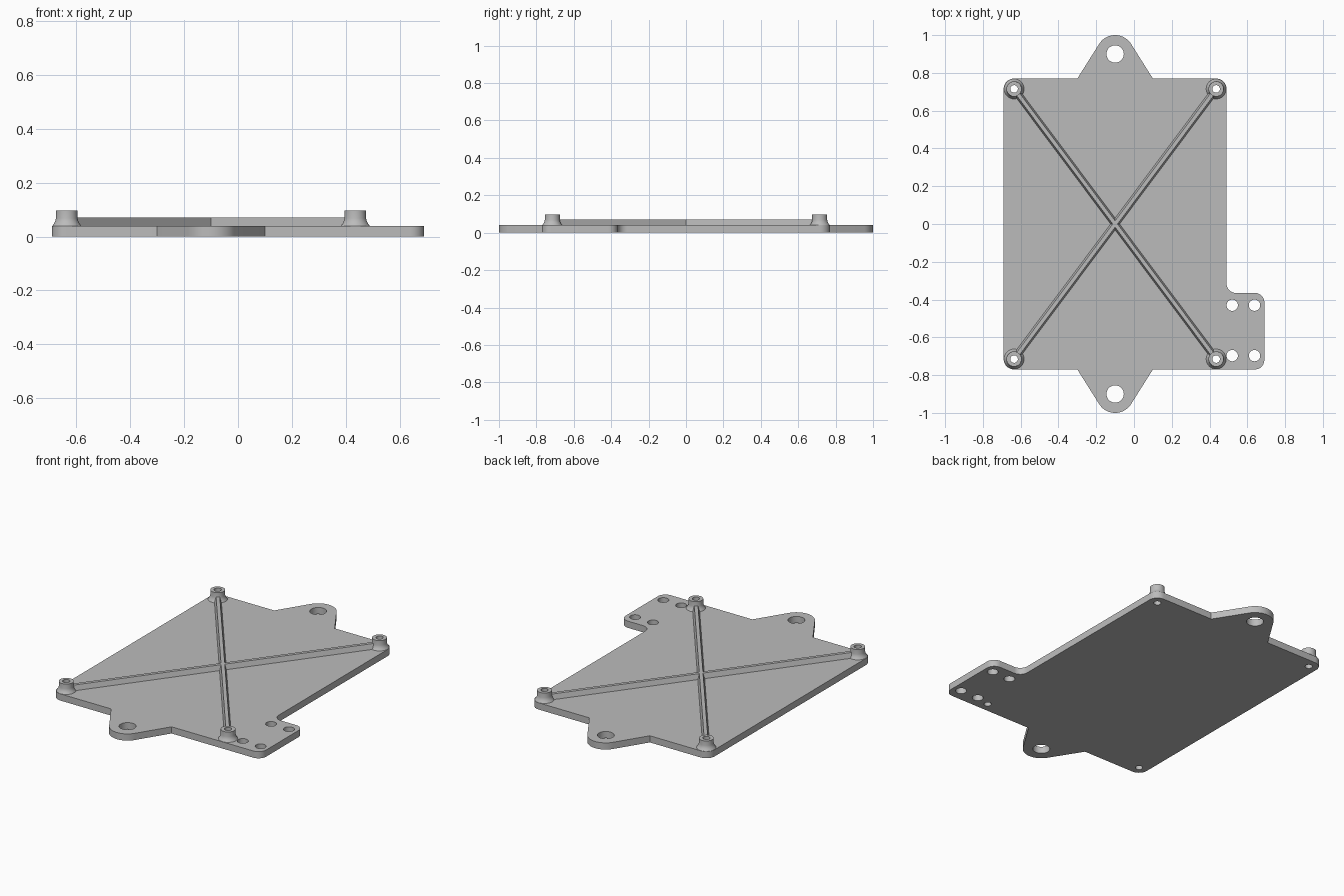
import bpy, bmesh, math
from mathutils import Vector

if "Cube" in bpy.data.objects:
    bpy.data.objects.remove(bpy.data.objects["Cube"], do_unlink=True)

THICK = 0.04           # plate thickness
MID = -0.1             # x of the plate's own centre line
POST_X, POST_Y = 0.535, 0.715
EAR_Y = 0.9
BORE = 0.02

grey = bpy.data.materials.new("plain grey")
grey.use_nodes = True
colour = (0.5, 0.5, 0.5, 1)
grey.diffuse_color = colour
grey.node_tree.nodes["Principled BSDF"].inputs["Base Color"].default_value = colour


def arc(x, y, r, start, end, steps=12):
    angles = [math.radians(start + (end - start) * i / steps) for i in range(steps + 1)]
    return [(x + r * math.cos(a), y + r * math.sin(a)) for a in angles]


def circle(x, y, r):
    return arc(x, y, r, 0, 360, 32)[:-1]


def finish(name, bm, smooth=True):
    bmesh.ops.remove_doubles(bm, verts=bm.verts, dist=1e-5)
    bmesh.ops.recalc_face_normals(bm, faces=bm.faces)
    mesh = bpy.data.meshes.new(name)
    bm.to_mesh(mesh)
    bm.free()
    mesh.materials.append(grey)
    obj = bpy.data.objects.new(name, mesh)
    bpy.context.collection.objects.link(obj)
    if smooth:
        bpy.ops.object.select_all(action='DESELECT')
        obj.select_set(True)
        bpy.context.view_layer.objects.active = obj
        bpy.ops.object.shade_smooth_by_angle(angle=math.radians(30))
    return obj


posts = [(MID + sx * POST_X, sy * POST_Y) for sx in (-1, 1) for sy in (-1, 1)]

# Plate outline, counterclockwise, with two ears and a side tab
left, right, edge = MID - POST_X, MID + POST_X, POST_Y + 0.055
outline = (
    arc(left, -POST_Y, 0.055, 180, 270)
    + [(MID - 0.2, -edge)] + arc(MID, -EAR_Y, 0.1, 211.5, 328.5, 20) + [(MID + 0.2, -edge)]
    + arc(0.64, -edge + 0.05, 0.05, 270, 360)
    + arc(0.64, -0.415, 0.05, 0, 90)
    + arc(0.54, -0.315, 0.05, 270, 180)
    + arc(right, POST_Y, 0.055, 0, 90)
    + [(MID + 0.2, edge)] + arc(MID, EAR_Y, 0.1, 31.5, 148.5, 20) + [(MID - 0.2, edge)]
    + arc(left, POST_Y, 0.055, 90, 180)
)

# Holes: ears, tab and post bores
holes = [circle(MID, s * EAR_Y, 0.046) for s in (-1, 1)]
holes += [circle(x, y, 0.03) for x in (0.52, 0.638) for y in (-0.43, -0.697)]
holes += [circle(x, y, BORE) for x, y in posts]

# Filled and extruded plate
curve = bpy.data.curves.new("plate_profile", 'CURVE')
curve.dimensions = '2D'
curve.fill_mode = 'BOTH'
curve.extrude = THICK / 2
for loop in [outline] + holes:
    spline = curve.splines.new('POLY')
    spline.points.add(len(loop) - 1)
    for point, (x, y) in zip(spline.points, loop):
        point.co = (x, y, 0, 1)
    spline.use_cyclic_u = True
profile = bpy.data.objects.new("plate_profile", curve)
bpy.context.collection.objects.link(profile)
bpy.context.view_layer.update()
evaluated = profile.evaluated_get(bpy.context.evaluated_depsgraph_get())
bm = bmesh.new()
bm.from_mesh(evaluated.to_mesh())
evaluated.to_mesh_clear()
bpy.data.objects.remove(profile, do_unlink=True)
bmesh.ops.translate(bm, verts=bm.verts, vec=(0, 0, THICK / 2))
finish("base_plate", bm)


# Hollow posts with a flared foot, turned from a profile
def post(name, x, y):
    section = [(BORE, THICK), (BORE, 0.096), (0.04, 0.096), (0.04, 0.068),
               (0.042, 0.059), (0.046, 0.05), (0.053, THICK)]
    bm = bmesh.new()
    verts = [bm.verts.new((r, 0, z)) for r, z in section]
    edges = [bm.edges.new(pair) for pair in zip(verts, verts[1:])]
    bmesh.ops.spin(bm, geom=verts + edges, cent=(0, 0, 0), axis=(0, 0, 1),
                   angle=math.tau, steps=32)
    finish(name, bm).location = (x, y, 0)


for (x, y), name in zip(posts, ("front_right", "back_right", "front_left", "back_left")):
    post(name + "_post", x, y)


# Diagonal ribs with tapered sides, stopping inside the post walls
def rib(name, start, end):
    a, b = Vector((*start, 0)), Vector((*end, 0))
    along = (b - a).normalized()
    across = Vector((-along.y, along.x, 0))
    section = [(-0.019, THICK), (0.019, THICK), (0.01, 0.07), (-0.01, 0.07)]
    bm = bmesh.new()
    rings = [[bm.verts.new(p + across * w + Vector((0, 0, z))) for w, z in section]
             for p in (a + along * 0.034, b - along * 0.034)]
    for ring in rings:
        bm.faces.new(ring)
    for i in range(4):
        j = (i + 1) % 4
        bm.faces.new((rings[0][i], rings[0][j], rings[1][j], rings[1][i]))
    finish(name, bm, smooth=False)


rib("diagonal_rib_1", posts[0], posts[3])
rib("diagonal_rib_2", posts[1], posts[2])
